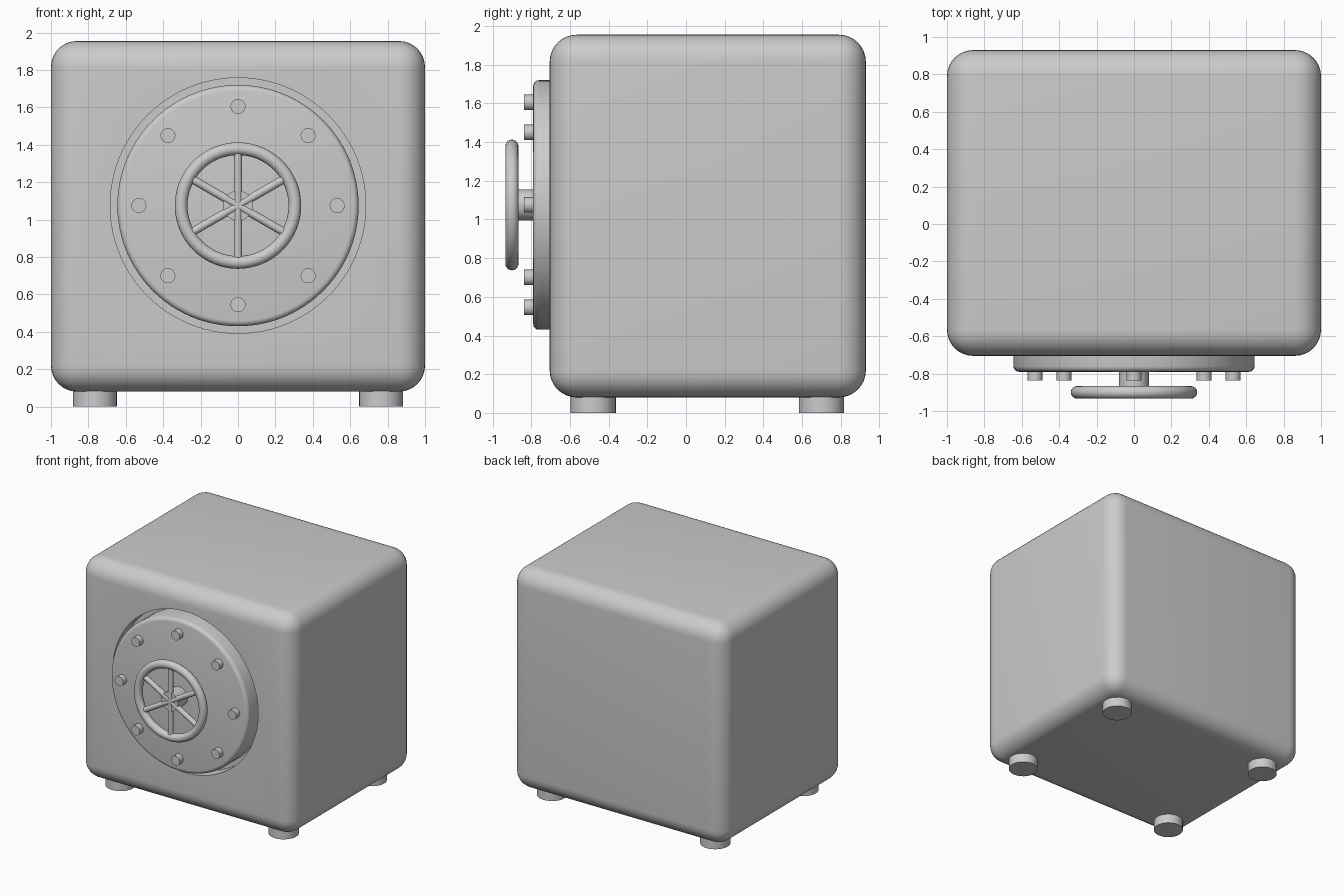
import bpy, bmesh
from math import pi, sin, cos
from mathutils import Matrix, Vector

if "Cube" in bpy.data.objects:
    bpy.data.objects.remove(bpy.data.objects["Cube"])

DOOR_Z = 1.075            # height of the round door's centre


def finish(bm, name):
    """Turn a bmesh into a smooth-shaded object with sharp edges kept."""
    bmesh.ops.recalc_face_normals(bm, faces=bm.faces)
    mesh = bpy.data.meshes.new(name)
    bm.to_mesh(mesh)
    bm.free()
    obj = bpy.data.objects.new(name, mesh)
    bpy.context.collection.objects.link(obj)
    smooth(obj)
    return obj


def smooth(obj):
    bpy.ops.object.select_all(action='DESELECT')
    obj.select_set(True)
    bpy.context.view_layer.objects.active = obj
    bpy.ops.object.shade_smooth_by_angle(angle=pi / 6)


def rod(name, a, b, radius, sides=32):
    """Cylinder between two points."""
    a, b = Vector(a), Vector(b)
    bm = bmesh.new()
    turn = (b - a).to_track_quat('Z', 'Y').to_matrix().to_4x4()
    bmesh.ops.create_cone(bm, cap_ends=True, segments=sides, radius1=radius,
                          radius2=radius, depth=(b - a).length,
                          matrix=Matrix.Translation((a + b) / 2) @ turn)
    return finish(bm, name)


# Rounded body
bm = bmesh.new()
bmesh.ops.create_cube(bm, size=1, matrix=Matrix.Translation((0, 0.1125, 1.0175))
                      @ Matrix.Diagonal((2, 1.635, 1.875, 1)))
bmesh.ops.bevel(bm, geom=bm.edges[:], offset=0.14, segments=8, profile=0.5,
                affect='EDGES')
body = finish(bm, "safe_body")

# Round recess behind the door
cutter = rod("recess_cutter", (0, -1, DOOR_Z), (0, -0.59, DOOR_Z), 0.683, 96)
cutter.hide_render = True
mod = body.modifiers.new("recess", 'BOOLEAN')
mod.operation = 'DIFFERENCE'
mod.solver = 'EXACT'
mod.object = cutter
bpy.context.view_layer.objects.active = body
bpy.ops.object.modifier_apply(modifier=mod.name)
bpy.data.objects.remove(cutter, do_unlink=True)
smooth(body)

# Door disc with a rounded front rim
door_turn = Matrix.Translation((0, -0.685, DOOR_Z)) @ Matrix.Rotation(pi / 2, 4, 'X')
bm = bmesh.new()
bmesh.ops.create_cone(bm, cap_ends=True, segments=96, radius1=0.645, radius2=0.645,
                      depth=0.21, matrix=door_turn)
rim = [e for e in bm.edges if all(v.co.y < -0.75 for v in e.verts)]
bmesh.ops.bevel(bm, geom=rim, offset=0.03, segments=4, profile=0.5, affect='EDGES')
finish(bm, "door")

# Ring of bolts
for i in range(8):
    x, z = 0.53 * sin(i * pi / 4), DOOR_Z + 0.53 * cos(i * pi / 4)
    rod(f"door_bolt_{i + 1}", (x, -0.78, z), (x, -0.838, z), 0.04, 24)

# Handwheel: hub, spokes and rim
rod("wheel_hub", (0, -0.78, DOOR_Z), (0, -0.915, DOOR_Z), 0.08)
for i in range(3):
    d = Vector((sin(i * pi / 3), 0, cos(i * pi / 3))) * 0.29
    c = Vector((0, -0.9, DOOR_Z))
    rod(f"wheel_spoke_{i + 1}", c - d, c + d, 0.022, 16)
bpy.ops.mesh.primitive_torus_add(major_radius=0.304, minor_radius=0.034,
                                 major_segments=64, minor_segments=16,
                                 location=(0, -0.9, DOOR_Z), rotation=(pi / 2, 0, 0))
bpy.context.object.name = "wheel_rim"
smooth(bpy.context.object)

# Four feet
for side, x in (("left", -0.765), ("right", 0.765)):
    for end, y in (("front", -0.48), ("back", 0.7)):
        rod(f"{end}_{side}_foot", (x, y, 0), (x, y, 0.12), 0.117)
